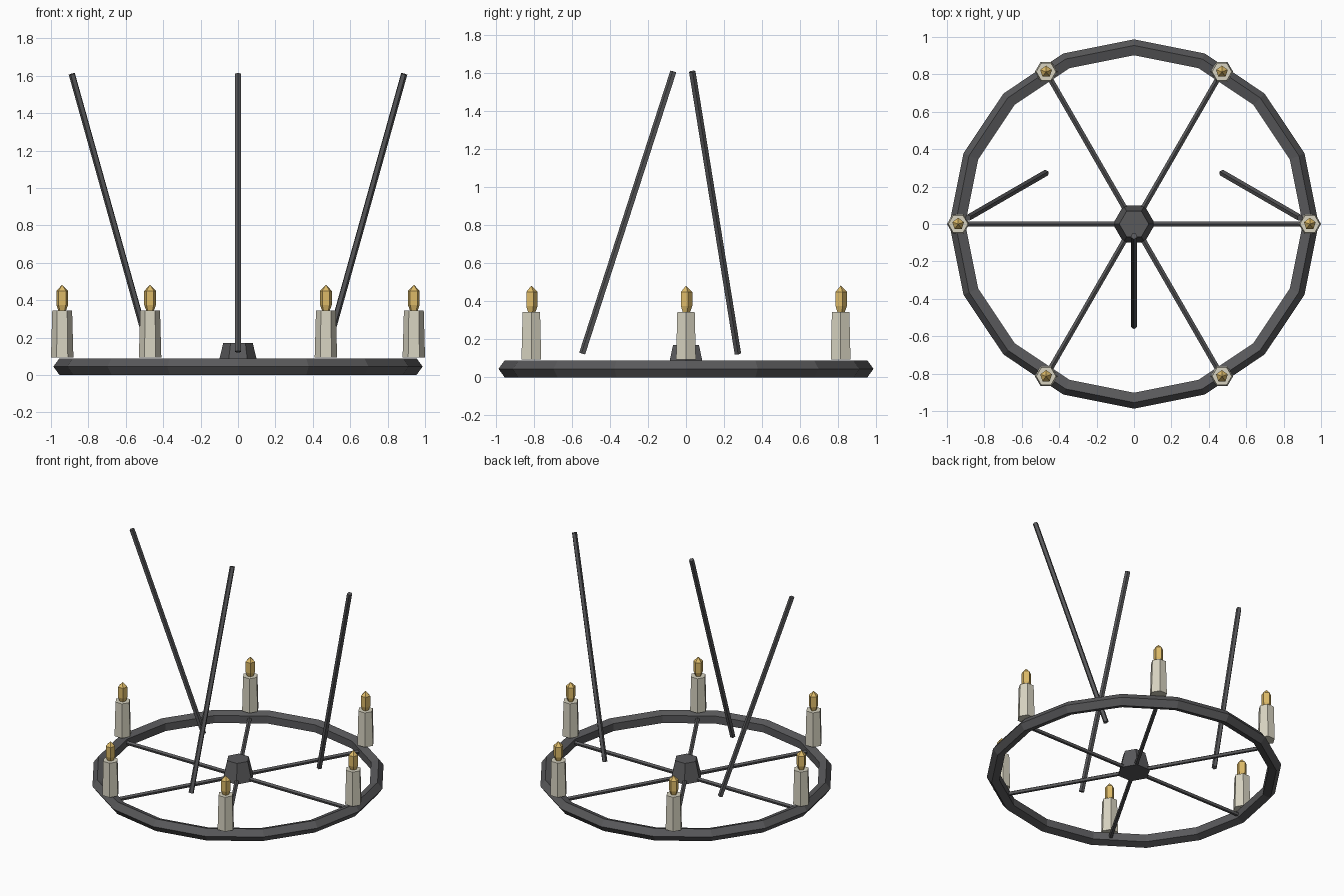
import bpy
import bmesh
from math import cos, sin, pi, radians
from mathutils import Vector

cube = bpy.data.objects.get("Cube")
if cube:
    bpy.data.objects.remove(cube, do_unlink=True)


def material(name, rgb):
    mat = bpy.data.materials.new(name)
    mat.use_nodes = True
    mat.diffuse_color = (*rgb, 1)
    bsdf = next(n for n in mat.node_tree.nodes if n.type == 'BSDF_PRINCIPLED')
    bsdf.inputs["Base Color"].default_value = (*rgb, 1)
    return mat


IRON = material("dark iron", (0.10, 0.10, 0.105))
WAX = material("cream wax", (0.68, 0.65, 0.53))
FLAME = material("gold flame", (0.72, 0.49, 0.14))


def finish(name, bm, mat):
    bmesh.ops.recalc_face_normals(bm, faces=bm.faces)
    mesh = bpy.data.meshes.new(name)
    bm.to_mesh(mesh)
    bm.free()
    mesh.materials.append(mat)
    obj = bpy.data.objects.new(name, mesh)
    bpy.context.collection.objects.link(obj)
    return obj


def lathe(name, profile, sides, mat, at=(0, 0), turn=0.0):
    """Faceted solid from (radius, height) points, capped at both ends."""
    bm = bmesh.new()
    rings = []
    for r, z in profile:
        rings.append([bm.verts.new((at[0] + r * cos(turn + 2 * pi * i / sides),
                                    at[1] + r * sin(turn + 2 * pi * i / sides), z))
                      for i in range(sides)])
    for low, high in zip(rings, rings[1:]):
        for i in range(sides):
            j = (i + 1) % sides
            bm.faces.new((low[i], low[j], high[j], high[i]))
    bm.faces.new(rings[0])
    bm.faces.new(rings[-1])
    bmesh.ops.remove_doubles(bm, verts=bm.verts, dist=1e-5)
    return finish(name, bm, mat)


def rod(name, start, end, radius, mat, sides=5):
    """Straight thin bar between two points."""
    start, end = Vector(start), Vector(end)
    axis = end - start
    bm = bmesh.new()
    bmesh.ops.create_cone(bm, cap_ends=True, segments=sides, radius1=radius,
                          radius2=radius, depth=axis.length)
    bm.transform(axis.to_track_quat('Z', 'Y').to_matrix().to_4x4())
    bmesh.ops.translate(bm, verts=bm.verts, vec=(start + end) / 2)
    return finish(name, bm, mat)


# Wheel rim: sixteen segments with a five-sided section
RIM, TUBE, MID = 0.94, 0.047, 0.045
bm = bmesh.new()
loops = []
for i in range(16):
    a = 2 * pi * i / 16
    loops.append([bm.verts.new(((RIM + TUBE * cos(b)) * cos(a),
                                (RIM + TUBE * cos(b)) * sin(a),
                                MID + TUBE * sin(b)))
                  for b in (2 * pi * k / 5 for k in range(5))])
for i in range(16):
    here, there = loops[i], loops[(i + 1) % 16]
    for k in range(5):
        m = (k + 1) % 5
        bm.faces.new((here[k], there[k], there[m], here[m]))
finish("wheel_rim", bm, IRON)

# Central hub
lathe("hub", [(0.113, 0.03), (0.079, 0.17)], 6, IRON)

# Spokes, candles and flames around the wheel
for n in range(6):
    a = radians(60 * n)
    x, y = RIM * cos(a), RIM * sin(a)
    rod(f"spoke_{n + 1}", (0, 0, MID), (x, y, MID), 0.015, IRON)
    lathe(f"candle_{n + 1}", [(0.06, 0.095), (0.053, 0.345)], 6, WAX, (x, y))
    lathe(f"flame_{n + 1}", [(0.02, 0.34), (0.033, 0.375), (0.033, 0.45), (0, 0.483)],
          5, FLAME, (x, y), pi / 2)

# Hanging rods: foot bearing and lean direction in degrees
for name, foot, lean in (("front", 270, 90), ("left", 30, -30), ("right", 150, 210)):
    f, d = radians(foot), radians(lean)
    start = Vector((0.545 * cos(f), 0.545 * sin(f), 0.125))
    rod(f"{name}_hanging_rod", start,
        start + Vector((0.48 * cos(d), 0.48 * sin(d), 1.485)), 0.018, IRON)
